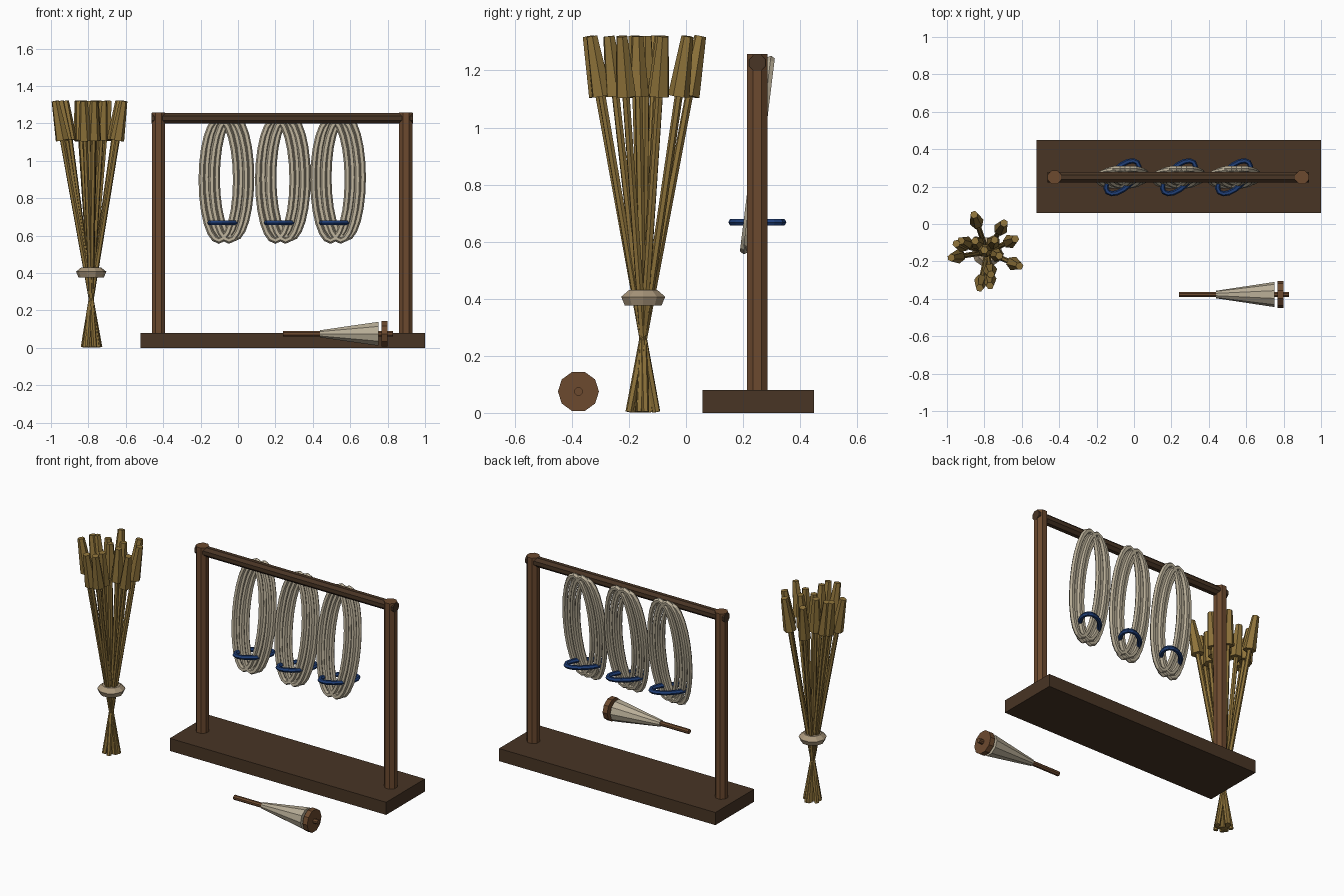
import bpy, bmesh, math
from mathutils import Vector, Matrix

cube = bpy.data.objects.get("Cube")
if cube:
    bpy.data.objects.remove(cube)


def material(name, rgb):
    m = bpy.data.materials.new(name)
    m.use_nodes = True
    m.diffuse_color = (*rgb, 1)
    m.node_tree.nodes["Principled BSDF"].inputs["Base Color"].default_value = (*rgb, 1)
    return m


DARK = material("dark wood", (0.065, 0.035, 0.018))
WOOD = material("brown wood", (0.15, 0.068, 0.028))
YARN = material("cream yarn", (0.48, 0.42, 0.31))
STRAW = material("golden straw", (0.27, 0.17, 0.042))
BAND = material("tan cord", (0.40, 0.31, 0.20))
BLUE = material("blue cord", (0.014, 0.05, 0.19))


def finish(bm, name, mat):
    bmesh.ops.recalc_face_normals(bm, faces=bm.faces)
    mesh = bpy.data.meshes.new(name)
    bm.to_mesh(mesh)
    bm.free()
    mesh.materials.append(mat)
    obj = bpy.data.objects.new(name, mesh)
    bpy.context.collection.objects.link(obj)
    return obj


def add_rod(bm, start, end, r1, r2, sides=8):
    """Straight, optionally tapered rod between two points."""
    start, end = Vector(start), Vector(end)
    axis = end - start
    turn = axis.to_track_quat('Z', 'Y').to_matrix().to_4x4()
    place = Matrix.Translation((start + end) / 2) @ turn @ Matrix.Rotation(math.pi / sides, 4, 'Z')
    bmesh.ops.create_cone(bm, cap_ends=True, segments=sides, radius1=r1, radius2=r2,
                          depth=axis.length, matrix=place)


def rod(name, mat, *args):
    bm = bmesh.new()
    add_rod(bm, *args)
    return finish(bm, name, mat)


def add_loop(bm, a, b, tube, place, segments=24, sides=6):
    """Closed elliptical tube lying in its local XY plane."""
    rings = []
    for i in range(segments):
        t = math.tau * i / segments
        centre = Vector((a * math.cos(t), b * math.sin(t), 0))
        out = Vector((b * math.cos(t), a * math.sin(t), 0)).normalized()
        ring = []
        for j in range(sides):
            u = math.tau * j / sides
            p = centre + out * tube * math.cos(u) + Vector((0, 0, tube * math.sin(u)))
            ring.append(bm.verts.new(place @ p))
        rings.append(ring)
    for i in range(segments):
        r, s = rings[i], rings[(i + 1) % segments]
        for j in range(sides):
            k = (j + 1) % sides
            bm.faces.new((r[j], s[j], s[k], r[k]))


# Drying rack: base board, two posts and a crossbar
bm = bmesh.new()
bmesh.ops.create_cube(bm, size=1, matrix=Matrix.Translation((0.24, 0.253, 0.04))
                      @ Matrix.Diagonal((1.52, 0.39, 0.08, 1)))
finish(bm, "rack_base", DARK)
for side, x in (("right", -0.425), ("left", 0.898)):
    rod(side + "_post", WOOD, (x, 0.25, 0.07), (x, 0.25, 1.257), 0.039, 0.039)
rod("crossbar", DARK, (-0.462, 0.25, 1.227), (0.935, 0.25, 1.227), 0.031, 0.031)

# Three hanging skeins, each of overlapping strands with a blue tie
for n, x in enumerate((-0.062, 0.24, 0.535)):
    bm = bmesh.new()
    tilt = Matrix.Rotation(math.radians(90 - 7), 4, 'X')
    for k in range(4):
        shift = (k - 1.5) * 0.027
        lift = 0.006 if k % 2 else -0.006
        add_loop(bm, 0.092, 0.328, 0.0165,
                 Matrix.Translation((x + shift, 0.25 + lift, 0.904 + lift)) @ tilt)
    finish(bm, f"skein_{n + 1}", YARN)
    bm = bmesh.new()
    add_loop(bm, 0.112, 0.055, 0.014, Matrix.Translation((x, 0.25, 0.668))
             @ Matrix.Rotation(math.radians(45), 4, 'Z'), 16)
    finish(bm, f"skein_tie_{n + 1}", BLUE)

# Sheaf: straight stalks crossing at the waist, each with a tapered head
CENTRE = Vector((-0.785, -0.15, 0.26))
HEAD_TIPS = [(-0.07, 0.20), (0.15, 0.07), (0.173, -0.075), (0.015, -0.18), (-0.04, -0.192),
             (-0.192, -0.03), (-0.165, 0.045), (-0.065, 0.06), (0.09, 0.155), (0.04, 0.065),
             (0.065, -0.02), (-0.015, 0.01), (0.02, -0.12), (-0.14, 0.06)]
stalks, heads = bmesh.new(), bmesh.new()
for dx, dy in HEAD_TIPS:
    tip = Vector((dx, dy, 1.06))

    def along(z):
        return CENTRE + tip * ((z - CENTRE.z) / tip.z)

    add_rod(stalks, along(0.003), along(1.12), 0.014, 0.014, 6)
    add_rod(heads, along(1.11), along(1.32), 0.038, 0.021, 6)
finish(stalks, "sheaf_stalks", STRAW)
finish(heads, "sheaf_heads", STRAW)

# Cord around the sheaf, turned from a short profile
bm = bmesh.new()
PROFILE = [(0.03, 0.377), (0.068, 0.377), (0.081, 0.407), (0.053, 0.43), (0.03, 0.43)]
verts = [bm.verts.new((r, 0, z)) for r, z in PROFILE]
edges = [bm.edges.new((verts[i], verts[(i + 1) % len(verts)])) for i in range(len(verts))]
bmesh.ops.spin(bm, geom=verts + edges, cent=(0, 0, 0), axis=(0, 0, 1),
               angle=math.tau, steps=10, use_merge=True)
bmesh.ops.remove_doubles(bm, verts=bm.verts, dist=0.0001)
bmesh.ops.translate(bm, verts=bm.verts, vec=(CENTRE.x, CENTRE.y, 0))
finish(bm, "sheaf_cord", BAND)


# Hand spindle lying in front of the rack
def on_axis(x):
    return (x, -0.377, 0.075)


rod("spindle_shaft", WOOD, on_axis(0.24), on_axis(0.83), 0.015, 0.015)
rod("spindle_yarn", YARN, on_axis(0.438), on_axis(0.75), 0.02, 0.067, 10)
rod("spindle_whorl", WOOD, on_axis(0.768), on_axis(0.8), 0.072, 0.072, 10)
